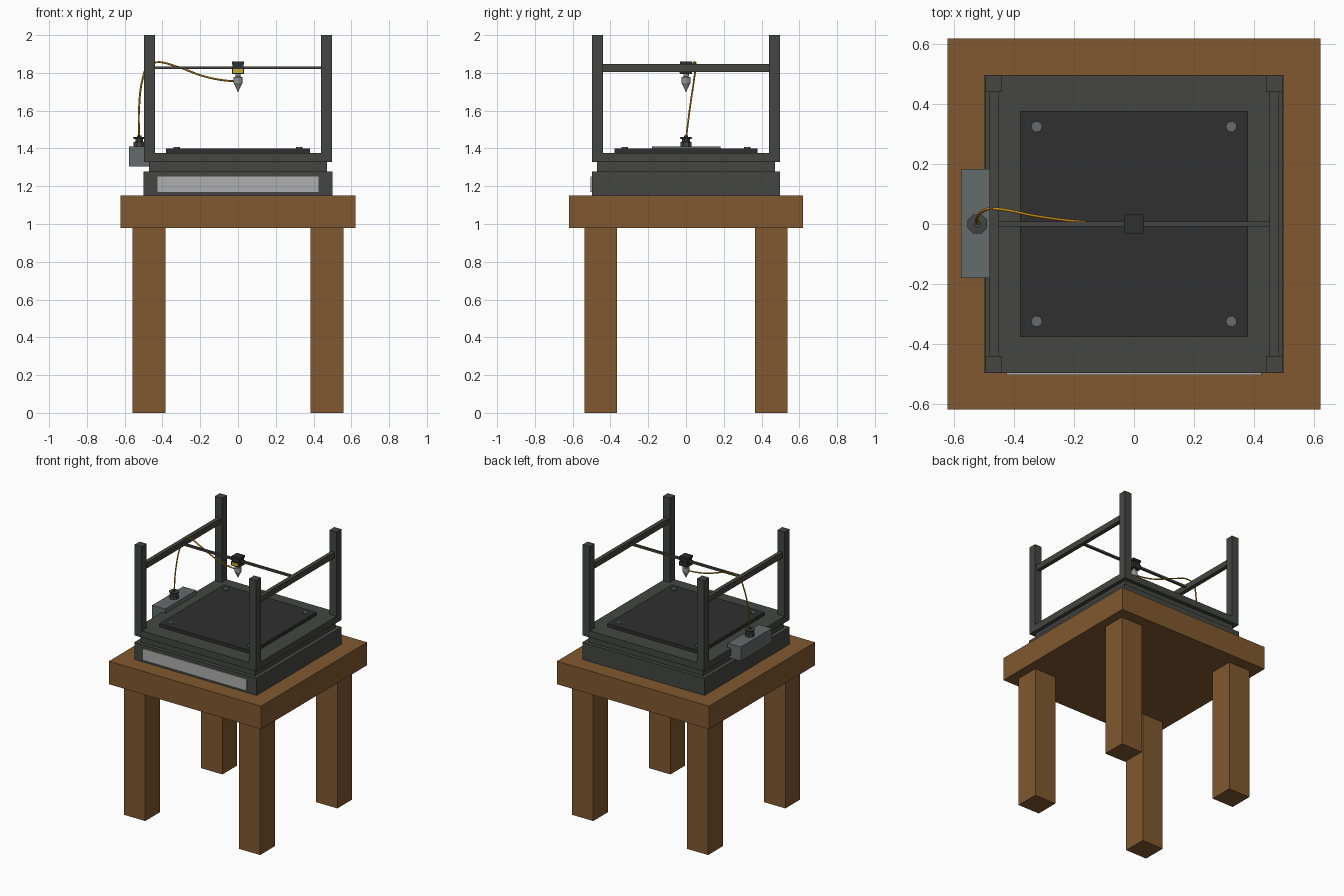
import bpy, bmesh
from math import cos, sin, pi

if "Cube" in bpy.data.objects:
    bpy.data.objects.remove(bpy.data.objects["Cube"])


def material(name, r, g, b):
    m = bpy.data.materials.new(name)
    m.diffuse_color = (r, g, b, 1)
    m.use_nodes = True
    m.node_tree.nodes["Principled BSDF"].inputs["Base Color"].default_value = m.diffuse_color
    return m


wood = material("wood", 0.216, 0.098, 0.028)
frame = material("dark_frame", 0.058, 0.061, 0.054)
black = material("black", 0.029, 0.029, 0.029)
panel = material("light_panel", 0.43, 0.43, 0.43)
grey = material("housing_grey", 0.125, 0.15, 0.145)
steel = material("steel", 0.3, 0.3, 0.3)
orange = material("orange", 0.6, 0.28, 0.01)
yellow = material("yellow", 0.6, 0.45, 0.02)


def finish(name, bm, mat):
    bmesh.ops.recalc_face_normals(bm, faces=bm.faces)
    me = bpy.data.meshes.new(name)
    bm.to_mesh(me)
    bm.free()
    me.materials.append(mat)
    ob = bpy.data.objects.new(name, me)
    bpy.context.collection.objects.link(ob)
    return ob


def box(name, x, y, z, mat):
    bm = bmesh.new()
    bmesh.ops.create_cube(bm, size=1)
    for v in bm.verts:
        v.co = [lo + (c + 0.5) * (hi - lo) for c, (lo, hi) in zip(v.co, (x, y, z))]
    return finish(name, bm, mat)


def lathe(name, x, y, profile, n, mat):
    bm = bmesh.new()
    rings = [[bm.verts.new((x + r * cos(2 * pi * (i + 0.5) / n),
                            y + r * sin(2 * pi * (i + 0.5) / n), z))
              for i in range(n)] for r, z in profile]
    for a, b in zip(rings, rings[1:]):
        for i in range(n):
            bm.faces.new((a[i], a[(i + 1) % n], b[(i + 1) % n], b[i]))
    bm.faces.new(rings[0])
    bm.faces.new(rings[-1])
    return finish(name, bm, mat)


def span(a, b, s):
    return (a, b) if s > 0 else (-b, -a)


# Table
box("table_top", (-0.623, 0.623), (-0.62, 0.62), (0.98, 1.15), wood)
# Printer base layers, front panel and bed
box("base", (-0.5, 0.5), (-0.498, 0.498), (1.15, 1.277), frame)
box("front_panel", (-0.425, 0.425), (-0.505, -0.49), (1.17, 1.252), panel)
box("base_neck", (-0.47, 0.47), (-0.47, 0.47), (1.277, 1.328), frame)
box("deck", (-0.498, 0.498), (-0.498, 0.498), (1.328, 1.377), frame)
box("print_bed", (-0.38, 0.38), (-0.378, 0.378), (1.377, 1.401), black)

# Parts repeated at each corner
for sx in (-1, 1):
    for sy in (-1, 1):
        box("table_leg", span(0.383, 0.558, sx), span(0.365, 0.538, sy), (0, 0.98), wood)
        box("post", span(0.44, 0.498, sx), span(0.44, 0.498, sy), (1.377, 2.0), frame)
        lathe("bed_screw", sx * 0.325, sy * 0.325, [(0.018, 1.401), (0.018, 1.408)], 16, grey)
    box("side_rail", span(0.453, 0.483, sx), (-0.44, 0.44), (1.805, 1.847), frame)

# Cross rail and print head
box("cross_rail", (-0.453, 0.453), (-0.008, 0.008), (1.82, 1.835), frame)
box("carriage_top", (-0.033, 0.033), (-0.033, 0.033), (1.845, 1.861), black)
box("carriage_middle", (-0.029, 0.029), (-0.026, 0.026), (1.825, 1.845), black)
box("carriage_bottom", (-0.033, 0.033), (-0.033, 0.033), (1.793, 1.825), black)
box("carriage_label", (-0.026, 0.026), (-0.035, -0.032), (1.8, 1.82), yellow)
lathe("nozzle", 0, 0, [(0.014, 1.793), (0.014, 1.78), (0.025, 1.778), (0.025, 1.745),
                       (0.018, 1.735), (0.006, 1.71), (0.004, 1.702)], 12, steel)

# Feeder housing and knob
box("feeder_housing", (-0.577, -0.47), (-0.18, 0.183), (1.304, 1.409), grey)
lathe("feeder_knob", -0.523, 0, [(0.032, 1.409), (0.032, 1.434), (0.022, 1.436), (0.022, 1.45),
                                 (0.035, 1.452), (0.035, 1.459), (0.012, 1.461), (0.012, 1.468)],
      8, frame)

# Filament tube
points = [(-0.523, 0, 1.45), (-0.524, 0.02, 1.61), (-0.503, 0.044, 1.775),
          (-0.478, 0.051, 1.835), (-0.435, 0.048, 1.856), (-0.33, 0.027, 1.835),
          (-0.18, 0.008, 1.782), (-0.07, 0.002, 1.76), (-0.01, 0, 1.756)]
cu = bpy.data.curves.new("filament_tube", 'CURVE')
cu.dimensions = '3D'
cu.bevel_depth = 0.005
cu.bevel_resolution = 1
cu.resolution_u = 6
cu.use_fill_caps = True
sp = cu.splines.new('BEZIER')
sp.bezier_points.add(len(points) - 1)
for bp, p in zip(sp.bezier_points, points):
    bp.co = p
    bp.handle_left_type = bp.handle_right_type = 'AUTO'
cu.materials.append(orange)
bpy.context.collection.objects.link(bpy.data.objects.new("filament_tube", cu))
